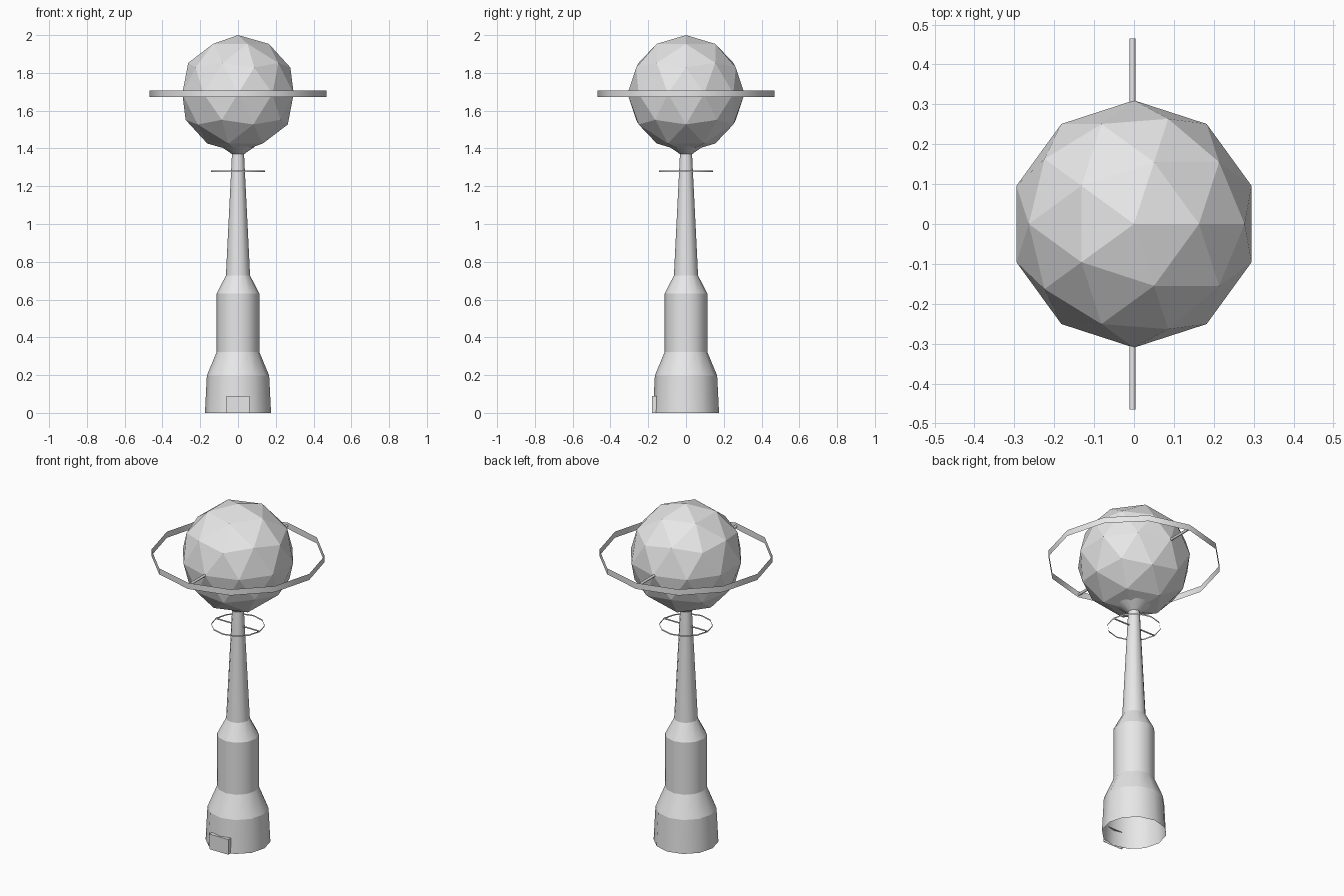
import bpy, bmesh, math
from mathutils import Matrix

cube = bpy.data.objects.get("Cube")
if cube:
    bpy.data.objects.remove(cube, do_unlink=True)

SIDES = 12
GLOBE_Z = 1.69

grey = bpy.data.materials.new("light_grey")
grey.use_nodes = True
grey.diffuse_color = (0.8, 0.8, 0.8, 1)
grey.node_tree.nodes["Principled BSDF"].inputs["Base Color"].default_value = (0.8, 0.8, 0.8, 1)


def finish(name, bm):
    mesh = bpy.data.meshes.new(name)
    bm.to_mesh(mesh)
    bm.free()
    mesh.materials.append(grey)
    obj = bpy.data.objects.new(name, mesh)
    bpy.context.collection.objects.link(obj)
    return obj


def lathe(name, profile):
    """Open surface of revolution, smooth around and crisp at each level."""
    bm = bmesh.new()
    rings = []
    for r, z in profile:
        angles = [2 * math.pi * i / SIDES for i in range(SIDES)]
        rings.append([bm.verts.new((r * math.cos(a), r * math.sin(a), z)) for a in angles])
    for low, high in zip(rings, rings[1:]):
        for i in range(SIDES):
            j = (i + 1) % SIDES
            bm.faces.new((low[i], low[j], high[j], high[i])).smooth = True
    for e in bm.edges:
        if abs(e.verts[0].co.z - e.verts[1].co.z) < 1e-5:
            e.smooth = False
    return finish(name, bm)


def rod(name, axis, length, radius, location):
    """Thin horizontal bar along x or y."""
    bm = bmesh.new()
    bmesh.ops.create_cone(bm, cap_ends=True, segments=8, radius1=radius,
                          radius2=radius, depth=length)
    turn = Matrix.Rotation(math.pi / 2, 4, "Y" if axis == "x" else "X")
    bmesh.ops.transform(bm, matrix=Matrix.Translation(location) @ turn, verts=bm.verts)
    for f in bm.faces:
        f.smooth = len(f.verts) == 4
    return finish(name, bm)


# Hollow stepped tower, flaring where it meets the globe
lathe("tower", [(0.175, 0), (0.165, 0.197), (0.113, 0.323), (0.113, 0.632),
                (0.064, 0.727), (0.032, 1.37), (0.09, 1.41)])

# Faceted globe
bm = bmesh.new()
bmesh.ops.create_icosphere(bm, subdivisions=2, radius=0.31,
                           matrix=Matrix.Translation((0, 0, GLOBE_Z)))
finish("globe", bm)

# Thin band around the globe, with its crossbar
lathe("globe_ring", [(0.468, GLOBE_Z - 0.018), (0.468, GLOBE_Z + 0.018)])
rod("globe_ring_bar", "y", 0.93, 0.0075, (-0.004, 0, GLOBE_Z))

# Small band around the neck, with its crossbar
lathe("neck_ring", [(0.144, 1.276), (0.144, 1.284)])
rod("neck_ring_bar", "x", 0.286, 0.004, (0, 0, 1.28))

# Door frame standing slightly proud of the base, open below and behind
bm = bmesh.new()
bmesh.ops.create_cube(bm, size=1, matrix=Matrix.Translation((0, -0.168, 0.045))
                      @ Matrix.Diagonal((0.124, 0.024, 0.09, 1)))
hidden = [f for f in bm.faces if f.normal.z < -0.5 or f.normal.y > 0.5]
bmesh.ops.delete(bm, geom=hidden, context="FACES")
finish("door", bm)
